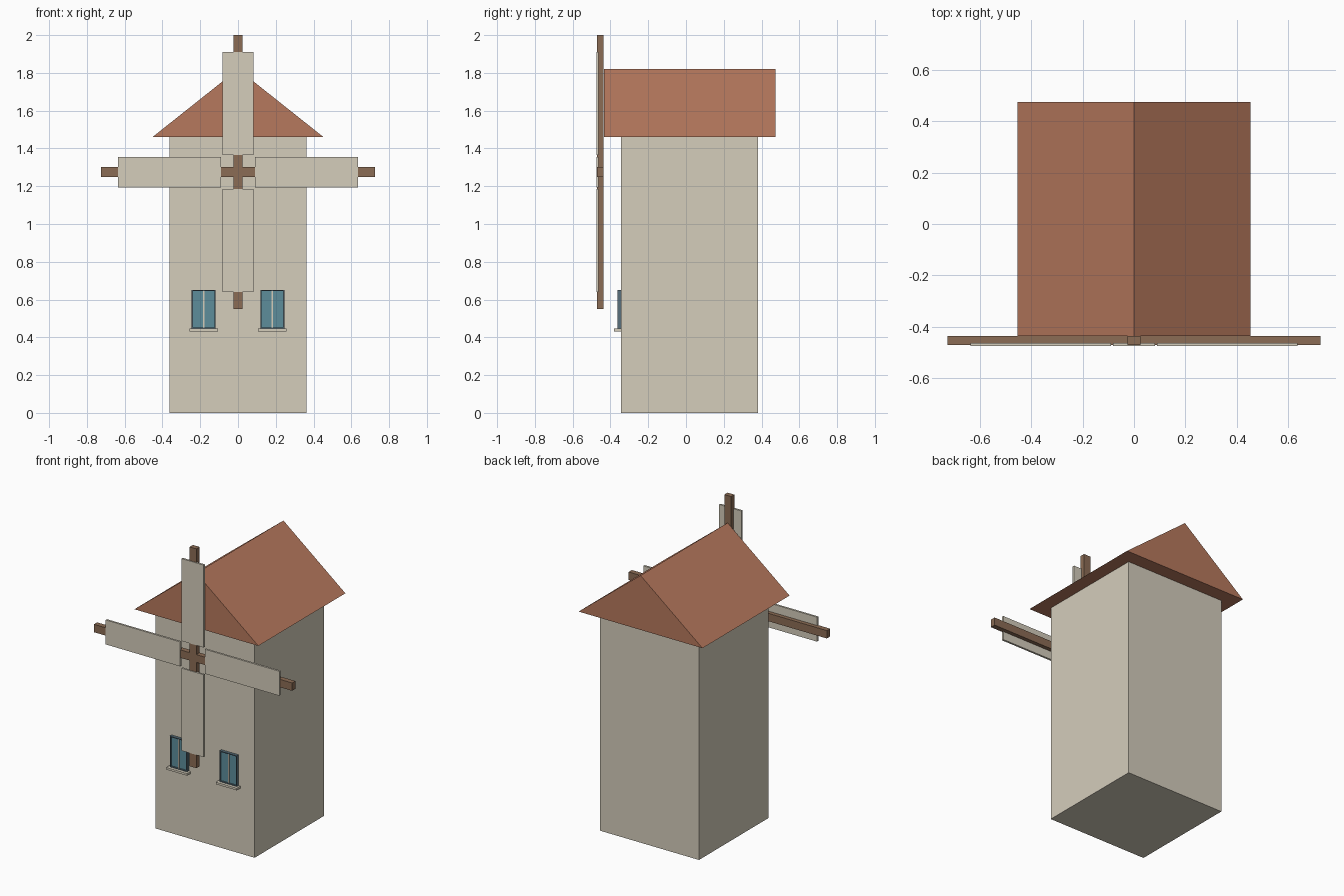
import bpy, bmesh
from mathutils import Matrix, Vector

if "Cube" in bpy.data.objects:
    bpy.data.objects.remove(bpy.data.objects["Cube"])


def material(name, rgb):
    m = bpy.data.materials.new(name)
    m.diffuse_color = (*rgb, 1)
    m.use_nodes = True
    m.node_tree.nodes["Principled BSDF"].inputs["Base Color"].default_value = m.diffuse_color
    return m


PLASTER = material("plaster", (0.66, 0.61, 0.50))
TILE = material("roof_tile", (0.47, 0.19, 0.11))
WOOD = material("wood", (0.26, 0.15, 0.09))
GLASS = material("glass", (0.11, 0.27, 0.33))
FRAME = material("window_frame", (0.10, 0.16, 0.20))


def finish(name, bm, mat, mirror=False):
    bmesh.ops.recalc_face_normals(bm, faces=bm.faces)
    me = bpy.data.meshes.new(name)
    bm.to_mesh(me)
    bm.free()
    me.materials.append(mat)
    ob = bpy.data.objects.new(name, me)
    bpy.context.collection.objects.link(ob)
    if mirror:
        ob.modifiers.new("mirror", 'MIRROR').use_clip = False
    return ob


def add_box(bm, x, y, z):
    lo, hi = Vector((x[0], y[0], z[0])), Vector((x[1], y[1], z[1]))
    mat = Matrix.Translation((lo + hi) / 2) @ Matrix.Diagonal((*(hi - lo), 1))
    bmesh.ops.create_cube(bm, size=1, matrix=mat)


def boxes(name, mat, *spans, mirror=False):
    bm = bmesh.new()
    for s in spans:
        add_box(bm, *s)
    return finish(name, bm, mat, mirror)


# Tower
boxes("tower", PLASTER, ((-0.3625, 0.3625), (-0.344, 0.382), (0, 1.46)))

# Gable roof: triangle extruded front to back
bm = bmesh.new()
tri = [bm.verts.new(p) for p in ((-0.453, -0.435, 1.46), (0.453, -0.435, 1.46), (0, -0.435, 1.82))]
face = bm.faces.new(tri)
ext = bmesh.ops.extrude_face_region(bm, geom=[face], use_keep_orig=True)
bmesh.ops.translate(bm, vec=(0, 0.91, 0),
                    verts=[v for v in ext["geom"] if isinstance(v, bmesh.types.BMVert)])
finish("roof", bm, TILE)

# Sail cross beams
HUB = 1.275
beam_y = (-0.47, -0.436)
boxes("sail_beam_vertical", WOOD, ((-0.025, 0.025), beam_y, (0.55, 2.0)))
boxes("sail_beam_horizontal", WOOD, ((-0.725, 0.725), beam_y, (HUB - 0.026, HUB + 0.026)))

# Four sail boards on the front of the beams
sail_y = (-0.475, -0.462)
boxes("side_sails", PLASTER, ((0.09, 0.635), sail_y, (HUB - 0.081, HUB + 0.081)), mirror=True)
boxes("top_sail", PLASTER, ((-0.081, 0.081), sail_y, (HUB + 0.09, HUB + 0.635)))
boxes("bottom_sail", PLASTER, ((-0.081, 0.081), sail_y, (HUB - 0.635, HUB - 0.09)))

# Windows, mirrored left and right
x0, x1, z0, z1, t = 0.119, 0.245, 0.446, 0.65, 0.006
fy = (-0.363, -0.342)
boxes("window_frames", FRAME,
      ((x0, x0 + t), fy, (z0, z1)), ((x1 - t, x1), fy, (z0, z1)),
      ((x0 + t, x1 - t), fy, (z1 - t, z1)), ((x0 + t, x1 - t), fy, (z0, z0 + t)), mirror=True)
boxes("window_panes", GLASS, ((x0 + t, x1 - t), (-0.355, -0.342), (z0 + t, z1 - t)), mirror=True)
boxes("window_mullions", PLASTER, ((0.178, 0.186), (-0.361, -0.35), (z0 + t, z1 - t)), mirror=True)
boxes("window_sills", PLASTER, ((0.105, 0.258), (-0.382, -0.342), (0.432, z0)), mirror=True)
